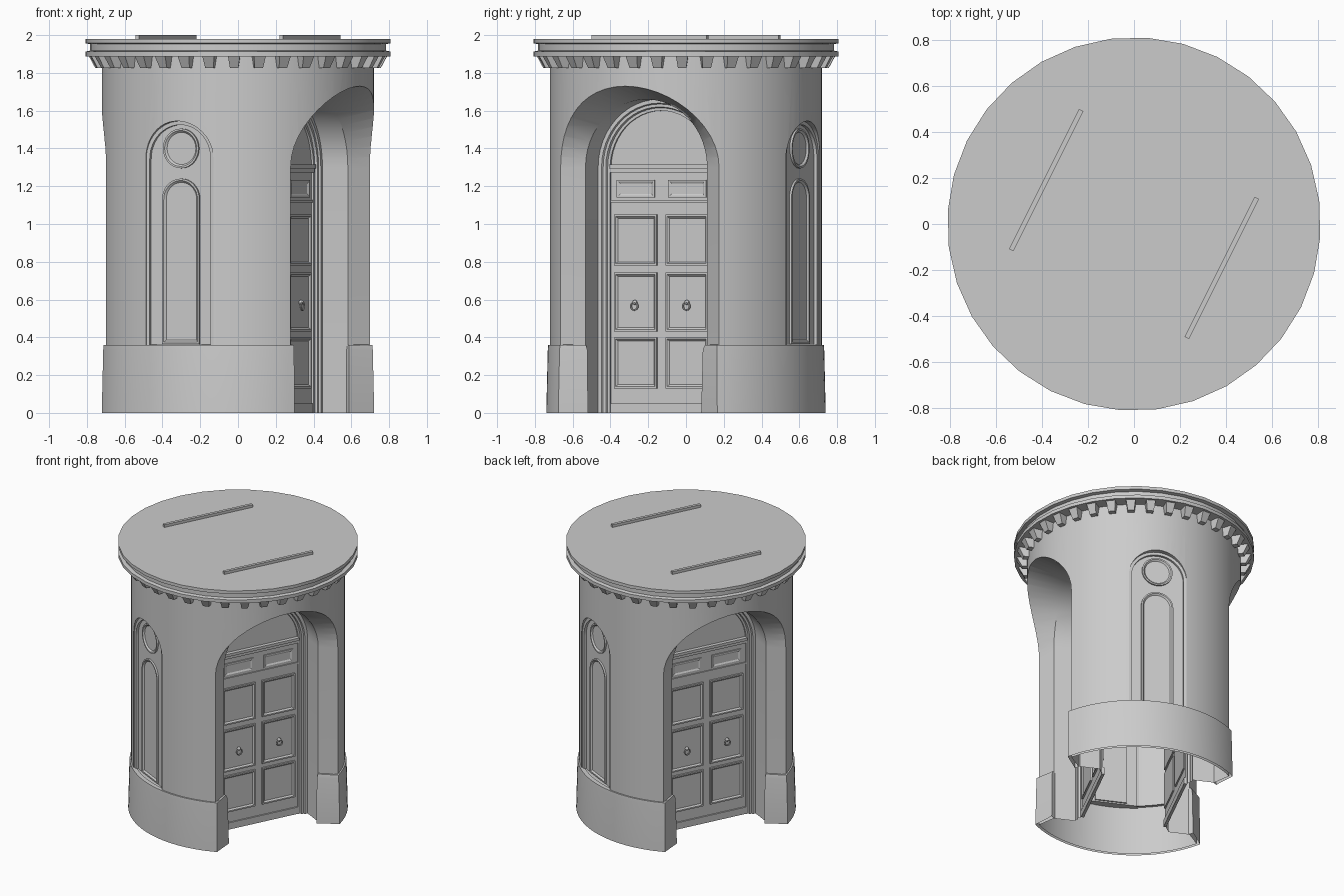
import bpy, bmesh, math
from math import sin, cos, pi
from mathutils import Matrix, Vector

cube = bpy.data.objects.get("Cube")
if cube:
    bpy.data.objects.remove(cube)

YAW = -math.atan(0.5)      # the doors face this way
R, SPRING = 0.72, 1.30     # wall radius, door arch springing height
DOOR, NICHE = 0.285, 0.667  # depth of the door face and the niche face

stone = bpy.data.materials.new("grey_stone")
stone.use_nodes = True
grey = (0.6, 0.6, 0.6, 1)
stone.diffuse_color = grey
stone.node_tree.nodes["Principled BSDF"].inputs["Base Color"].default_value = grey


def loft(bm, rings, closed=True, caps=True):
    rows = [[bm.verts.new(p) for p in ring] for ring in rings]
    n = len(rows[0])
    for a, b in zip(rows, rows[1:]):
        for i in range(n if closed else n - 1):
            j = (i + 1) % n
            bm.faces.new((a[i], a[j], b[j], b[i]))
    if caps:
        bm.faces.new(rows[0][::-1])
        bm.faces.new(rows[-1])


def make(name, bm, pair=False, smooth=True):
    """Turn a bmesh into one object, or two facing opposite ways."""
    bmesh.ops.recalc_face_normals(bm, faces=bm.faces)
    mesh = bpy.data.meshes.new(name)
    bm.to_mesh(mesh)
    bm.free()
    mesh.materials.append(stone)
    made = []
    for k in range(2 if pair else 1):
        ob = bpy.data.objects.new(name + ("_front", "_back")[k] if pair else name, mesh)
        ob.rotation_euler.z = YAW + k * pi
        bpy.context.collection.objects.link(ob)
        made.append(ob)
    if smooth:
        shade(made[0])
    return made


def shade(ob):
    bpy.ops.object.select_all(action="DESELECT")
    ob.select_set(True)
    bpy.context.view_layer.objects.active = ob
    bpy.ops.object.shade_smooth_by_angle(angle=math.radians(30))


def arch(half, low, spring, rise=None, n=24):
    rise = rise or half
    curve = [(half * cos(pi * i / n), spring + rise * sin(pi * i / n)) for i in range(n + 1)]
    return [(half, low)] + curve + [(-half, low)]


def rect(u, z, w, h):
    return [(u + w, z - h), (u + w, z + h), (u - w, z + h), (u - w, z - h)]


def disc(z, r, n=32):
    return [(r * cos(2 * pi * i / n), z + r * sin(2 * pi * i / n)) for i in range(n)]


def on_door(points, out):
    return [(DOOR + out, u, z) for u, z in points]


def on_niche(points, out):
    return [(-u, NICHE + out, z) for u, z in points]


def moulding(bm, shape, place, high=0.012):
    """Raised bead around a slightly sunk field; shape(d) is the outline inset by d."""
    steps = [(0, -0.01), (0, high), (0.01, high), (0.02, 0.002)]
    loft(bm, [place(shape(d), out) for d, out in steps])


def slab(bm, u, z, w, h, out):
    loft(bm, [on_door(rect(u, z, w, h), -0.01), on_door(rect(u, z, w, h), out)])


# Doorway cutter: door face, stepped frame, straight reveal, splayed mouth
bm = bmesh.new()
steps = [(DOOR, 0.30), (0.297, 0.30), (0.297, 0.315), (0.31, 0.32),
         (0.31, 0.335), (0.32, 0.34), (0.32, 0.36), (0.47, 0.36)]
rings = [[(x, u, z) for u, z in arch(half, -0.1, SPRING, min(half, 0.37))] for x, half in steps]
mouth = arch(0.47, -0.1, SPRING, 0.43)
rings.append([(math.sqrt((R + 0.001) ** 2 - u * u), u, z) for u, z in mouth])
rings.append([(1.0, u, z) for u, z in mouth])
loft(bm, rings)
cutters = make("doorway_cutter", bm, pair=True)

# Niche cutter
bm = bmesh.new()
loft(bm, [[(-u, y, z) for u, z in arch(half, 0.355, 1.345)]
          for y, half in [(NICHE, 0.18), (0.685, 0.18), (0.686, 0.20), (1.0, 0.20)]])
cutters += make("niche_cutter", bm, pair=True)

# Round wall, carved by the cutters and left open underneath
bm = bmesh.new()
bmesh.ops.create_cone(bm, cap_ends=True, segments=96, radius1=R, radius2=R, depth=1.9,
                      matrix=Matrix.Translation((0, 0, 0.95)))
wall = make("round_wall", bm)[0]
for c in cutters:
    c.hide_render = True
    c.hide_viewport = False
    mod = wall.modifiers.new("carve", "BOOLEAN")
    mod.object, mod.solver = c, "EXACT"
bpy.context.view_layer.update()
carved = bpy.data.meshes.new_from_object(wall.evaluated_get(bpy.context.evaluated_depsgraph_get()))
wall.modifiers.clear()
wall.data = carved
bm = bmesh.new()
bm.from_mesh(carved)
floor = [f for f in bm.faces if all(v.co.z < 0.001 for v in f.verts)]
bmesh.ops.delete(bm, geom=floor, context="FACES")
bm.to_mesh(carved)
bm.free()
shade(wall)
for c in cutters:
    bpy.data.objects.remove(c)

# Tapered plinths, wrapping round the splayed jambs
bm = bmesh.new()
rings = []
for z, r, ex, ey in [(0, 0.74, 0.49, 0.335), (0.335, 0.732, 0.485, 0.342),
                     (0.36, 0.73, 0.48, 0.352), (0.361, 0.70, 0.46, 0.37)]:
    a0 = math.radians(39.5)
    arc = [a0 + (pi - 2 * a0) * i / 32 for i in range(33)]
    plan = [(0.46, 0.362), (ex, ey)] + [(r * cos(a), r * sin(a)) for a in arc]
    plan += [(-ex, ey), (-0.46, 0.362)]
    rings.append([(x, y, z) for x, y in plan])
loft(bm, rings, closed=False, caps=False)
make("plinth", bm, pair=True)

# Roof slab with stepped cornice
bm = bmesh.new()
profile = [(0.70, 1.888), (0.81, 1.888), (0.81, 1.913), (0.785, 1.918),
           (0.785, 1.952), (0.81, 1.957), (0.81, 1.98)]
loft(bm, [[(r * cos(pi * i / 16), r * sin(pi * i / 16), z) for i in range(32)]
          for r, z in profile])
make("roof_cornice", bm)

# Dentils under the cornice
bm = bmesh.new()
for k in range(36):
    turn = Matrix.Rotation(2 * pi * (k + 0.5) / 36, 3, "Z")
    loft(bm, [[turn @ Vector(p) for p in
               ((0.70, -w, z), (r, -w, z), (r, w, z), (0.70, w, z))]
              for z, r, w in [(1.825, 0.755, 0.022), (1.89, 0.79, 0.032)]])
make("cornice_dentils", bm, smooth=False)

# Thin ridges showing through the roof
bm = bmesh.new()
loft(bm, [[(x, y, z) for x, y in ((0.415, -0.34), (0.437, -0.34), (0.437, 0.34), (0.415, 0.34))]
          for z in (1.96, 2.0)])
make("roof_ridge", bm, pair=True, smooth=False)

# Door panels, rails and transom
bm = bmesh.new()
for u in (-0.152, 0.152):
    for z, h in ((0.265, 0.135), (0.587, 0.155), (0.915, 0.135)):
        moulding(bm, lambda d: rect(u, z, 0.126 - d, h - d), on_door)
    moulding(bm, lambda d: rect(u, 1.187, 0.112 - d, 0.047 - d), on_door, 0.008)
slab(bm, 0, 0.025, 0.30, 0.025, 0.01)
slab(bm, 0, 1.12, 0.30, 0.006, 0.008)
slab(bm, 0, 1.285, 0.30, 0.012, 0.018)
slab(bm, 0, 1.305, 0.30, 0.01, 0.028)
make("door_panels", bm, pair=True, smooth=False)

# Ring handles: a boss with a hanging ring
bm = bmesh.new()
for u in (-0.154, 0.154):
    bmesh.ops.create_uvsphere(bm, u_segments=12, v_segments=8, radius=0.013,
                              matrix=Matrix.Translation((DOOR + 0.012, u, 0.585)))
    tube = []
    for i in range(16):
        a = 2 * pi * i / 16
        tube.append([(DOOR + 0.02 + 0.005 * cos(b), u + (0.02 + 0.005 * sin(b)) * cos(a),
                      0.565 + (0.02 + 0.005 * sin(b)) * sin(a))
                     for b in (pi * j / 3 for j in range(6))])
    loft(bm, tube + tube[:1], caps=False)
make("door_handles", bm, pair=True)

# Niche decoration: roundel above a tall arched panel
bm = bmesh.new()
moulding(bm, lambda d: disc(1.40, 0.105 - d), on_niche)
moulding(bm, lambda d: arch(0.11 - d, 0.365 + d, 1.13), on_niche)
make("niche_panels", bm, pair=True)
